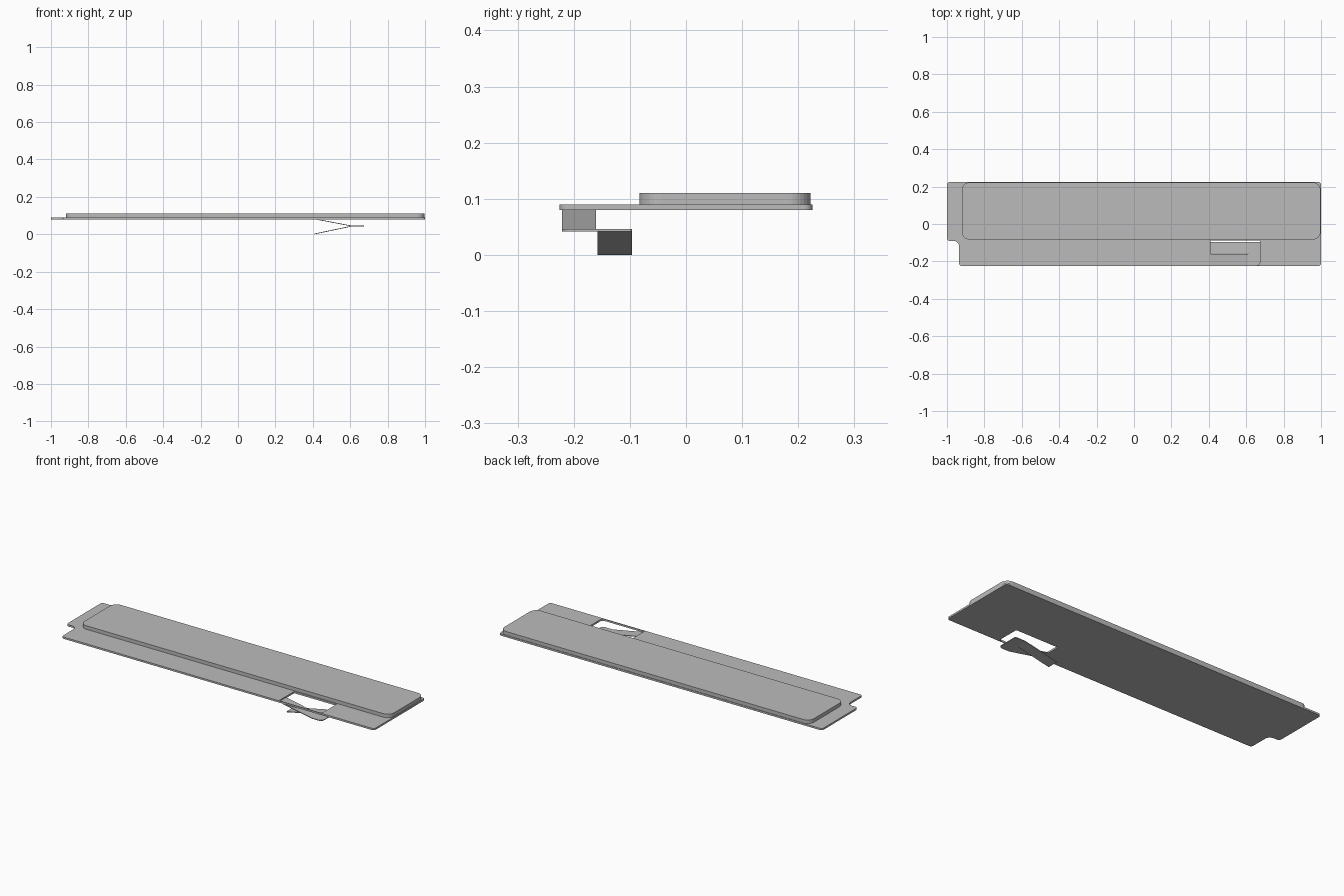
import bpy, bmesh, math
from mathutils import Vector

if "Cube" in bpy.data.objects:
    bpy.data.objects.remove(bpy.data.objects["Cube"], do_unlink=True)

grey = bpy.data.materials.new("plain grey")
grey.use_nodes = True
COLOUR = (0.5, 0.5, 0.5, 1)
grey.diffuse_color = COLOUR
grey.node_tree.nodes["Principled BSDF"].inputs["Base Color"].default_value = COLOUR


def rounded(corners, steps=6):
    """Round each (x, y, radius) corner of a right-angled outline."""
    out = []
    for i, (x, y, r) in enumerate(corners):
        p = Vector((x, y))
        before = (Vector(corners[i - 1][:2]) - p).normalized() * r
        after = (Vector(corners[(i + 1) % len(corners)][:2]) - p).normalized() * r
        if r == 0:
            out.append(p)
            continue
        for k in range(steps + 1):
            a = math.pi / 2 * k / steps
            out.append(p + before * (1 - math.sin(a)) + after * (1 - math.cos(a)))
    return out


def box_corners(x0, x1, y0, y1, r):
    return [(x0, y0, r), (x1, y0, r), (x1, y1, r), (x0, y1, r)]


def finish(name, bm):
    bmesh.ops.recalc_face_normals(bm, faces=bm.faces)
    mesh = bpy.data.meshes.new(name)
    bm.to_mesh(mesh)
    bm.free()
    mesh.materials.append(grey)
    obj = bpy.data.objects.new(name, mesh)
    bpy.context.collection.objects.link(obj)
    return obj


def slab(name, loops, z0, z1):
    """Extrude an outline, with any holes, between two heights."""
    bm = bmesh.new()
    edges = []
    for loop in loops:
        vs = [bm.verts.new((p.x, p.y, z0)) for p in loop]
        edges += [bm.edges.new((v, vs[i - 1])) for i, v in enumerate(vs)]
    bmesh.ops.triangle_fill(bm, edges=edges, use_beauty=True)
    bmesh.ops.dissolve_limit(bm, angle_limit=0.01, verts=bm.verts, edges=bm.edges)
    geo = bmesh.ops.extrude_face_region(bm, geom=bm.faces[:])["geom"]
    top = [g for g in geo if isinstance(g, bmesh.types.BMVert)]
    bmesh.ops.translate(bm, verts=top, vec=(0, 0, z1 - z0))
    return finish(name, bm)


def arm(name, y0, y1, x0, z0, x1, z1, thick):
    """Thin sloping strip between two points of the side profile."""
    bm = bmesh.new()
    profile = [(x0, z0), (x1, z1), (x1, z1 + thick), (x0, z0 + thick)]
    face = bm.faces.new([bm.verts.new((x, y0, z)) for x, z in profile])
    geo = bmesh.ops.extrude_face_region(bm, geom=[face])["geom"]
    verts = [g for g in geo if isinstance(g, bmesh.types.BMVert)]
    bmesh.ops.translate(bm, verts=verts, vec=(0, y1 - y0, 0))
    return finish(name, bm)


# Base plate with a stepped corner and a window for the spring clip
plate = [(-0.935, -0.225, 0.015), (1, -0.225, 0.015), (1, 0.225, 0.015),
         (-1, 0.225, 0.015), (-1, -0.09, 0.015), (-0.935, -0.09, 0.03)]
window = [(0.41, -0.221, 0), (0.674, -0.221, 0.02),
          (0.674, -0.089, 0.005), (0.41, -0.089, 0)]
slab("base_plate", [rounded(plate), rounded(window)], 0.08, 0.09)

# Raised cover
slab("cover", [rounded(box_corners(-0.92, 0.997, -0.083, 0.222, 0.04), 8)], 0.09, 0.11)

# Folded spring clip: falling arm, flat bend and return arm
THICK = 0.004
arm("clip_upper_arm", -0.221, -0.16, 0.41, 0.08, 0.61, 0.042, THICK)
arm("clip_lower_arm", -0.158, -0.096, 0.41, 0, 0.61, 0.042, THICK)
bend = [(0.61, -0.221, 0), (0.674, -0.221, 0.02), (0.674, -0.096, 0.005), (0.61, -0.096, 0)]
slab("clip_bend", [rounded(bend)], 0.042, 0.042 + THICK)
